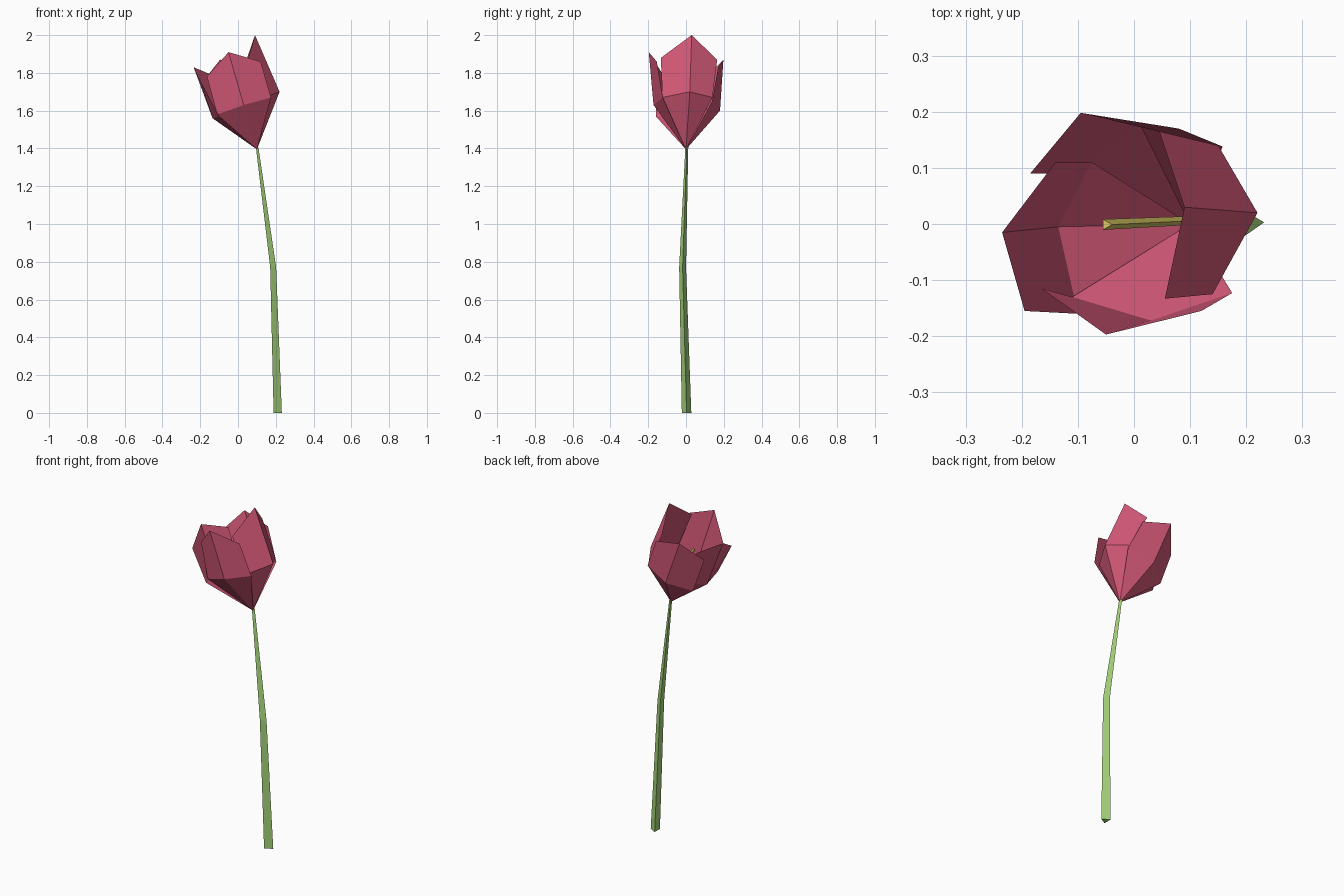
import bpy, math
from mathutils import Vector

if "Cube" in bpy.data.objects:
    bpy.data.objects.remove(bpy.data.objects["Cube"])


def material(name, rgb):
    m = bpy.data.materials.new(name)
    m.diffuse_color = (*rgb, 1)
    m.use_nodes = True
    m.node_tree.nodes["Principled BSDF"].inputs["Base Color"].default_value = m.diffuse_color
    return m


PINK = material("petal pink", (0.67, 0.10, 0.19))
GREEN = material("stem green", (0.37, 0.64, 0.19))
YELLOW = material("pistil yellow", (0.72, 0.60, 0.13))


def add_mesh(name, verts, faces, mat):
    me = bpy.data.meshes.new(name)
    me.from_pydata(verts, [], faces)
    me.materials.append(mat)
    ob = bpy.data.objects.new(name, me)
    bpy.context.collection.objects.link(ob)
    return ob


def tapered_rod(name, path, mat, sides=3):
    """Low-poly rod through (x, y, z, radius) stations, capped at both ends."""
    verts, faces = [], []
    for x, y, z, r in path:
        for i in range(sides):
            a = 2 * math.pi * i / sides
            verts.append((x + r * math.cos(a), y + r * math.sin(a), z))
    for k in range(len(path) - 1):
        for i in range(sides):
            j = (i + 1) % sides
            a, b = k * sides, (k + 1) * sides
            faces.append((a + i, a + j, b + j, b + i))
    faces.append(tuple(reversed(range(sides))))
    faces.append(tuple(range(len(verts) - sides, len(verts))))
    return add_mesh(name, verts, faces, mat)


# Stem and pistil
tapered_rod("stem", [(0.203, 0.003, 0, 0.029), (0.181, -0.018, 0.77, 0.021),
                     (0.10, 0.004, 1.4, 0.009)], GREEN)
tapered_rod("pistil", [(0.10, 0.006, 1.4, 0.009), (-0.05, -0.001, 1.75, 0.011)], YELLOW)

# Petals: three points across the belly, then shoulder, tip, shoulder
# (each listed counter-clockwise seen from above)
BASE = Vector((0.10, 0.0, 1.395))
PETALS = {
    "right_petal": [(0.14, -0.125, 1.67), (0.22, 0.02, 1.70), (0.15, 0.14, 1.67),
                    (0.055, -0.133, 1.88), (0.09, 0.03, 2.0), (0.045, 0.165, 1.87)],
    "front_petal": [(-0.11, -0.13, 1.58), (0.03, -0.172, 1.63), (0.175, -0.123, 1.67),
                    (-0.165, -0.115, 1.78), (-0.05, -0.197, 1.91), (0.12, -0.155, 1.86)],
    "left_petal": [(-0.075, 0.11, 1.59), (-0.135, -0.005, 1.56), (-0.10, -0.16, 1.57),
                   (-0.14, 0.11, 1.79), (-0.235, -0.015, 1.83), (-0.195, -0.155, 1.75)],
    "back_petal": [(0.158, 0.138, 1.65), (0.01, 0.18, 1.60), (-0.11, 0.09, 1.55),
                   (0.08, 0.17, 1.83), (-0.095, 0.198, 1.87), (-0.185, 0.09, 1.755)],
}
for name, pts in PETALS.items():
    faces = [(0, 2, 1), (0, 3, 2), (1, 2, 5, 4), (2, 3, 6, 5)]
    # Turn the faces so they point away from the flower's middle
    middle = Vector((0.02, 0, 1.7))
    a, b, c = (Vector(pts[i]) for i in (0, 1, 4))
    if (b - a).cross(c - a).dot(b - middle) < 0:
        faces = [tuple(reversed(f)) for f in faces]
    add_mesh(name, [BASE] + pts, faces, PINK)
